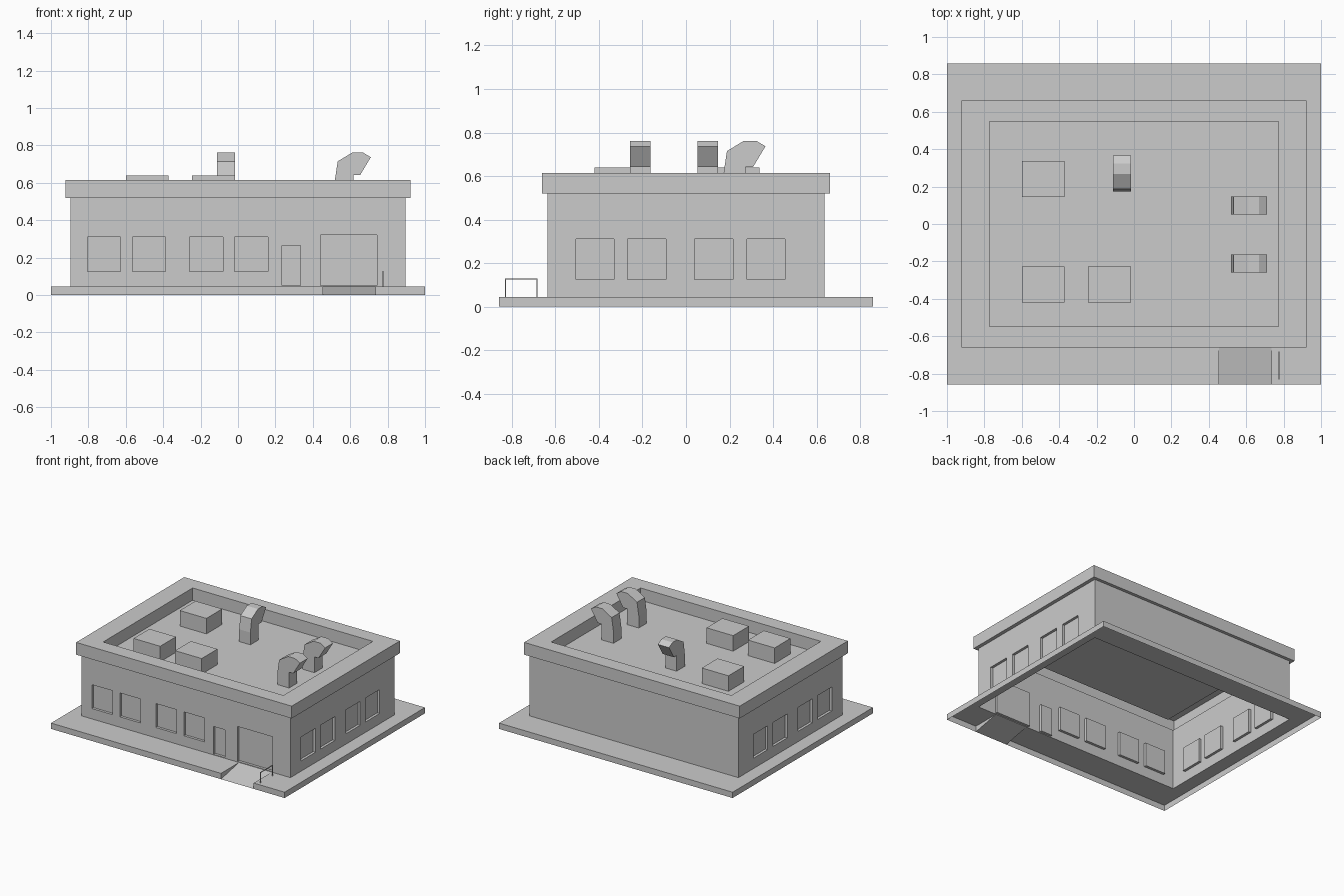
import bpy
import bmesh
from mathutils import Vector

cube = bpy.data.objects.get("Cube")
if cube:
    bpy.data.objects.remove(cube)

grey = bpy.data.materials.new("light_grey")
grey.use_nodes = True
grey.diffuse_color = (0.6, 0.6, 0.6, 1)
grey.node_tree.nodes["Principled BSDF"].inputs["Base Color"].default_value = grey.diffuse_color

SLAB, EAVE, TOP = 0.045, 0.52, 0.615
SLAB_X, SLAB_Y = 1.0, 0.858
WALL_X, WALL_Y = 0.895, 0.637
RAMP_L, RAMP_R = 0.455, 0.735
UP = Vector((0, 0, 1))


def finish(name, faces):
    """Turn a list of faces, each a list of points, into a flat shaded object."""
    bm = bmesh.new()
    for face in faces:
        bm.faces.new([bm.verts.new(p) for p in face])
    bmesh.ops.remove_doubles(bm, verts=bm.verts, dist=0.0001)
    mesh = bpy.data.meshes.new(name)
    bm.to_mesh(mesh)
    bm.free()
    mesh.materials.append(grey)
    obj = bpy.data.objects.new(name, mesh)
    bpy.context.collection.objects.link(obj)
    return obj


def rect(x, y, z):
    return [Vector(p) for p in ((-x, -y, z), (x, -y, z), (x, y, z), (-x, y, z))]


def bridge(a, b):
    """Quads between two loops of equal length."""
    n = len(a)
    return [[a[i], a[(i + 1) % n], b[(i + 1) % n], b[i]] for i in range(n)]


def box(name, x0, x1, y0, y1, z0, z1):
    low = [(x0, y0, z0), (x1, y0, z0), (x1, y1, z0), (x0, y1, z0)]
    high = [(x, y, z1) for x, y, z in low]
    return finish(name, bridge(low, high) + [high, low[::-1]])


def wall(name, normal, distance, half, openings, depth=0.02):
    """Wall sheet with recessed openings given as (u0, u1, v0, v1)."""
    n = Vector(normal)
    across = UP.cross(n)

    def point(u, v, d=0):
        return n * (distance - d) + across * u + UP * v

    us = sorted({-half, half, *(u for o in openings for u in o[:2])})
    vs = sorted({SLAB, EAVE, *(v for o in openings for v in o[2:])})
    faces = []
    for u0, u1 in zip(us, us[1:]):
        for v0, v1 in zip(vs, vs[1:]):
            um, vm = (u0 + u1) / 2, (v0 + v1) / 2
            if not any(o[0] < um < o[1] and o[2] < vm < o[3] for o in openings):
                faces.append([point(u0, v0), point(u1, v0), point(u1, v1), point(u0, v1)])
    for u0, u1, v0, v1 in openings:
        corners = ((u0, v0), (u1, v0), (u1, v1), (u0, v1))
        back = [point(u, v, depth) for u, v in corners]
        faces += bridge([point(u, v) for u, v in corners], back) + [back]
    obj = finish(name, faces)
    # merge the flat cells of the wall sheet
    bm = bmesh.new()
    bm.from_mesh(obj.data)
    bmesh.ops.dissolve_limit(bm, angle_limit=0.01, verts=bm.verts, edges=bm.edges)
    bmesh.ops.triangulate(bm, faces=[f for f in bm.faces if len(f.verts) > 4])
    bm.to_mesh(obj.data)
    bm.free()


# Ground slab with a notch for the entrance ramp
bottom, rim = rect(SLAB_X, SLAB_Y, 0), rect(SLAB_X, SLAB_Y, SLAB)
inner = rect(WALL_X, WALL_Y, SLAB)
slab = bridge(bottom, rim)[1:] + bridge(rim, inner)[1:]


def edge(x):
    return (x, -SLAB_Y, 0), (x, -SLAB_Y, SLAB), (x, -WALL_Y, SLAB)


(l0, l1, l2), (r0, r1, r2) = edge(RAMP_L), edge(RAMP_R)
slab += [
    [bottom[0], l0, l1, rim[0]], [r0, bottom[1], rim[1], r1],
    [rim[0], l1, l2, inner[0]], [r1, rim[1], inner[1], r2],
    [l0, l2, l1], [r0, r1, r2],
]
finish("ground_slab", slab)
finish("entrance_ramp", [[l0, r0, r2, l2]])

# Walls with recessed windows and doors
SILL, HEAD = 0.125, 0.31
front = [(u, u + 0.178, SILL, HEAD) for u in (-0.805, -0.565, -0.258, -0.018)]
front += [(0.235, 0.335, 0.05, 0.265), (0.44, 0.742, 0.05, 0.32)]
side = [(u, u + 0.175, SILL, HEAD) for u in (-0.505, -0.268, 0.04, 0.28)]
wall("front_wall", (0, -1, 0), WALL_Y, WALL_X, front)
wall("right_wall", (1, 0, 0), WALL_X, WALL_Y, side)
wall("left_wall", (-1, 0, 0), WALL_X, WALL_Y, [(-b, -a, v0, v1) for a, b, v0, v1 in side])
wall("back_wall", (0, 1, 0), WALL_Y, WALL_X, [])

# Roof: cornice, parapet and sunken deck
loops = [rect(*r) for r in (
    (WALL_X, WALL_Y, EAVE), (0.923, 0.661, EAVE), (0.923, 0.661, TOP),
    (0.772, 0.547, TOP), (0.772, 0.547, EAVE))]
roof = [f for a, b in zip(loops, loops[1:]) for f in bridge(a, b)]
finish("roof", roof + [loops[-1]])

# Rooftop units
for i, (x, y) in enumerate(((-0.6, -0.42), (-0.245, -0.42), (-0.6, 0.145))):
    box(f"roof_unit_{i + 1}", x, x + 0.228, y, y + 0.193, EAVE, 0.64)

# Hooked ventilation ducts: profile (reach, height) extruded sideways
PROFILE = [(0, EAVE), (0.1, EAVE), (0.1, 0.642), (0.135, 0.642), (0.192, 0.737),
           (0.15, 0.762), (0.093, 0.762), (0.015, 0.715), (0, 0.615)]


def duct(name, origin, reach, width=0.096):
    forward = Vector(reach)
    sideways = UP.cross(forward) * width / 2
    middle = [Vector(origin) + forward * r + UP * z for r, z in PROFILE]
    near, far = [p - sideways for p in middle], [p + sideways for p in middle]
    finish(name, bridge(near, far) + [near, far[::-1]])


duct("duct_middle", (-0.063, 0.173, 0), (0, 1, 0))
duct("duct_right_back", (0.518, 0.1, 0), (1, 0, 0))
duct("duct_right_front", (0.518, -0.21, 0), (1, 0, 0))

# Handrail beside the ramp
RAIL_X, BAR = 0.773, 0.005
for name, y in (("handrail_front_post", -0.832), ("handrail_back_post", -0.687)):
    box(name, RAIL_X, RAIL_X + BAR, y, y + BAR, SLAB, 0.125)
box("handrail_bar", RAIL_X, RAIL_X + BAR, -0.832, -0.682, 0.125, 0.13)
